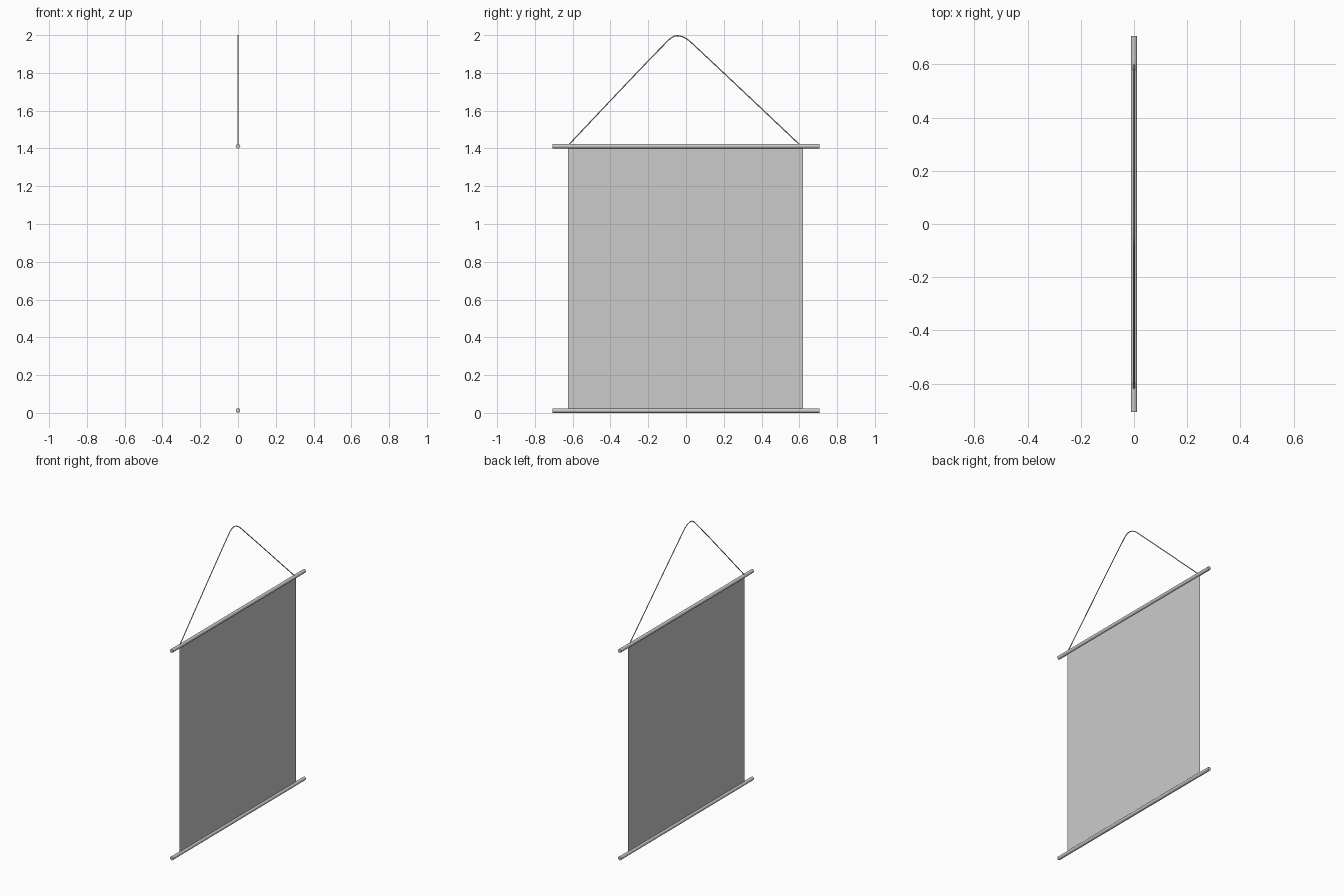
import bpy, math

if "Cube" in bpy.data.objects:
    bpy.data.objects.remove(bpy.data.objects["Cube"])

ROD_R = 0.012
TOP_Z = 1.412


def rod(name, z):
    bpy.ops.mesh.primitive_cylinder_add(vertices=24, radius=ROD_R, depth=1.416,
                                        location=(0, 0, z),
                                        rotation=(math.pi / 2, 0, 0))
    ob = bpy.context.object
    ob.name = name
    bpy.ops.object.shade_smooth_by_angle()


# Wooden rods at top and bottom
rod("top_rod", TOP_Z)
rod("bottom_rod", ROD_R)

# Hanging cloth, a single flat sheet between the rods
y0, y1 = -0.624, 0.62
mesh = bpy.data.meshes.new("cloth")
mesh.from_pydata([(0, y0, ROD_R), (0, y1, ROD_R), (0, y1, TOP_Z), (0, y0, TOP_Z)],
                 [], [(0, 1, 2, 3)])
bpy.context.collection.objects.link(bpy.data.objects.new("cloth", mesh))

# Hanging cord: two straight runs and a rounded peak (y, z, left handle, right handle)
points = [
    ((-0.624, 1.416), (-0.64, 1.40), (-0.50, 1.547)),
    ((-0.098, 1.968), (-0.22, 1.846), (-0.08, 1.986)),
    ((-0.045, 1.997), (-0.065, 1.997), (-0.025, 1.997)),
    ((0.020, 1.968), (0.00, 1.984), (0.14, 1.857)),
    ((0.606, 1.416), (0.48, 1.535), (0.62, 1.40)),
]
curve = bpy.data.curves.new("cord", 'CURVE')
curve.dimensions = '3D'
curve.bevel_depth = 0.003
curve.bevel_resolution = 2
curve.resolution_u = 8
curve.use_fill_caps = True
spline = curve.splines.new('BEZIER')
spline.bezier_points.add(len(points) - 1)
for bp, (co, hl, hr) in zip(spline.bezier_points, points):
    bp.handle_left_type = bp.handle_right_type = 'FREE'
    bp.co = (0, *co)
    bp.handle_left = (0, *hl)
    bp.handle_right = (0, *hr)
bpy.context.collection.objects.link(bpy.data.objects.new("cord", curve))
